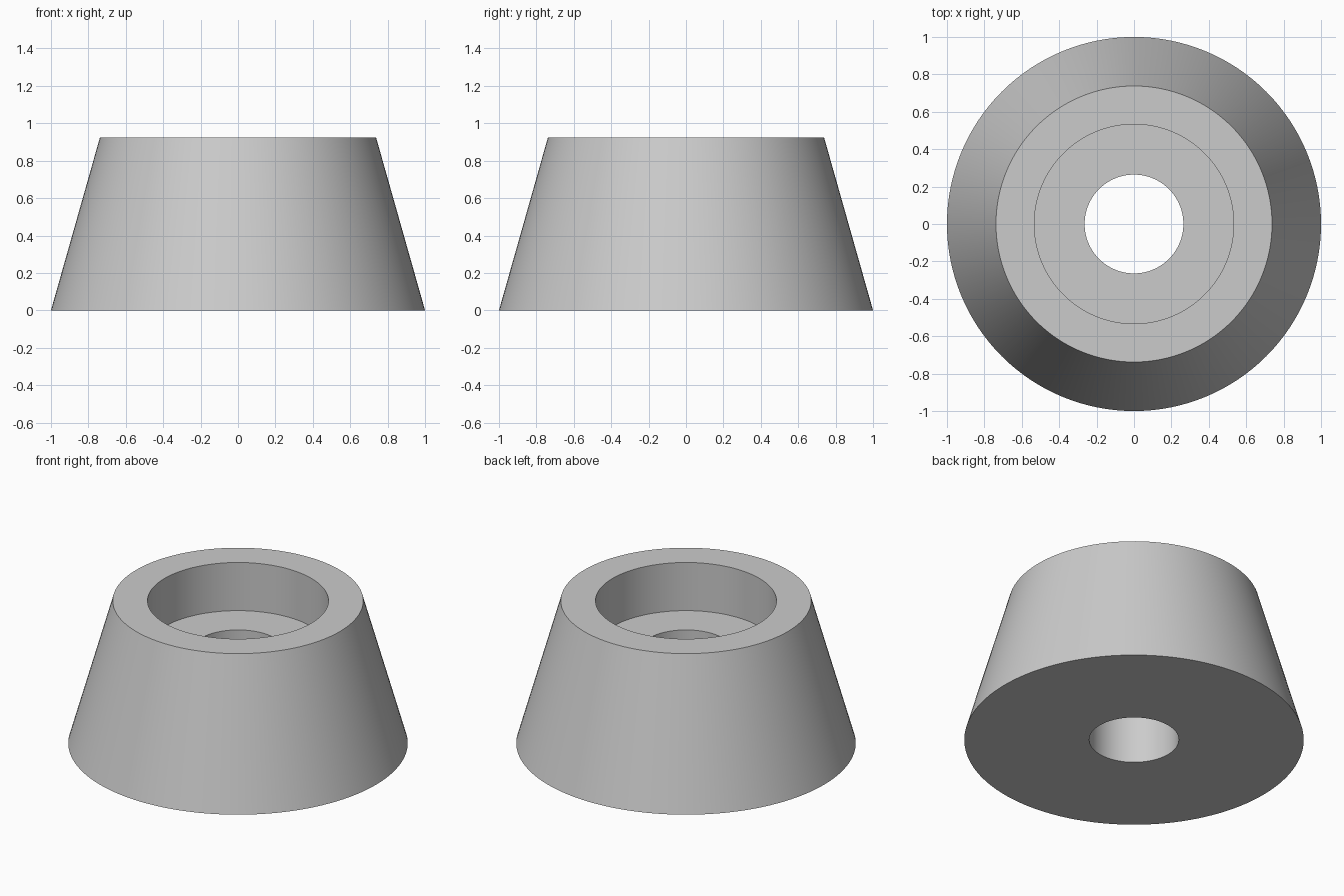
import bpy
import bmesh
import math

default_cube = bpy.data.objects.get("Cube")
if default_cube:
    bpy.data.objects.remove(default_cube, do_unlink=True)

SEGMENTS = 128
HEIGHT = 0.925
BASE_RADIUS, TOP_RADIUS = 1.0, 0.738
RECESS_RADIUS, RECESS_FLOOR = 0.533, 0.612
HOLE_RADIUS = 0.264

# Plain grey material
grey = bpy.data.materials.new("light_grey")
grey.use_nodes = True
colour = (0.6, 0.6, 0.6, 1.0)
grey.diffuse_color = colour
grey.node_tree.nodes["Principled BSDF"].inputs["Base Color"].default_value = colour

# Closed cross-section of the tapered foot: outer wall, rim, recess, through hole
profile = [
    (HOLE_RADIUS, 0),
    (BASE_RADIUS, 0),
    (TOP_RADIUS, HEIGHT),
    (RECESS_RADIUS, HEIGHT),
    (RECESS_RADIUS, RECESS_FLOOR),
    (HOLE_RADIUS, RECESS_FLOOR),
]

# Revolve the cross-section around the z axis
bm = bmesh.new()
verts = [bm.verts.new((r, 0, z)) for r, z in profile]
edges = [bm.edges.new((a, b)) for a, b in zip(verts, verts[1:] + verts[:1])]
bmesh.ops.spin(bm, geom=verts + edges, cent=(0, 0, 0), axis=(0, 0, 1),
               angle=math.tau, steps=SEGMENTS, use_merge=False)
bmesh.ops.remove_doubles(bm, verts=bm.verts[:], dist=1e-4)
bmesh.ops.recalc_face_normals(bm, faces=bm.faces[:])

mesh = bpy.data.meshes.new("tapered_foot")
bm.to_mesh(mesh)
bm.free()
mesh.materials.append(grey)

foot = bpy.data.objects.new("tapered_foot", mesh)
bpy.context.collection.objects.link(foot)

# Smooth round walls, crisp rims
bpy.ops.object.select_all(action="DESELECT")
foot.select_set(True)
bpy.context.view_layer.objects.active = foot
bpy.ops.object.shade_smooth_by_angle(angle=math.radians(30))
